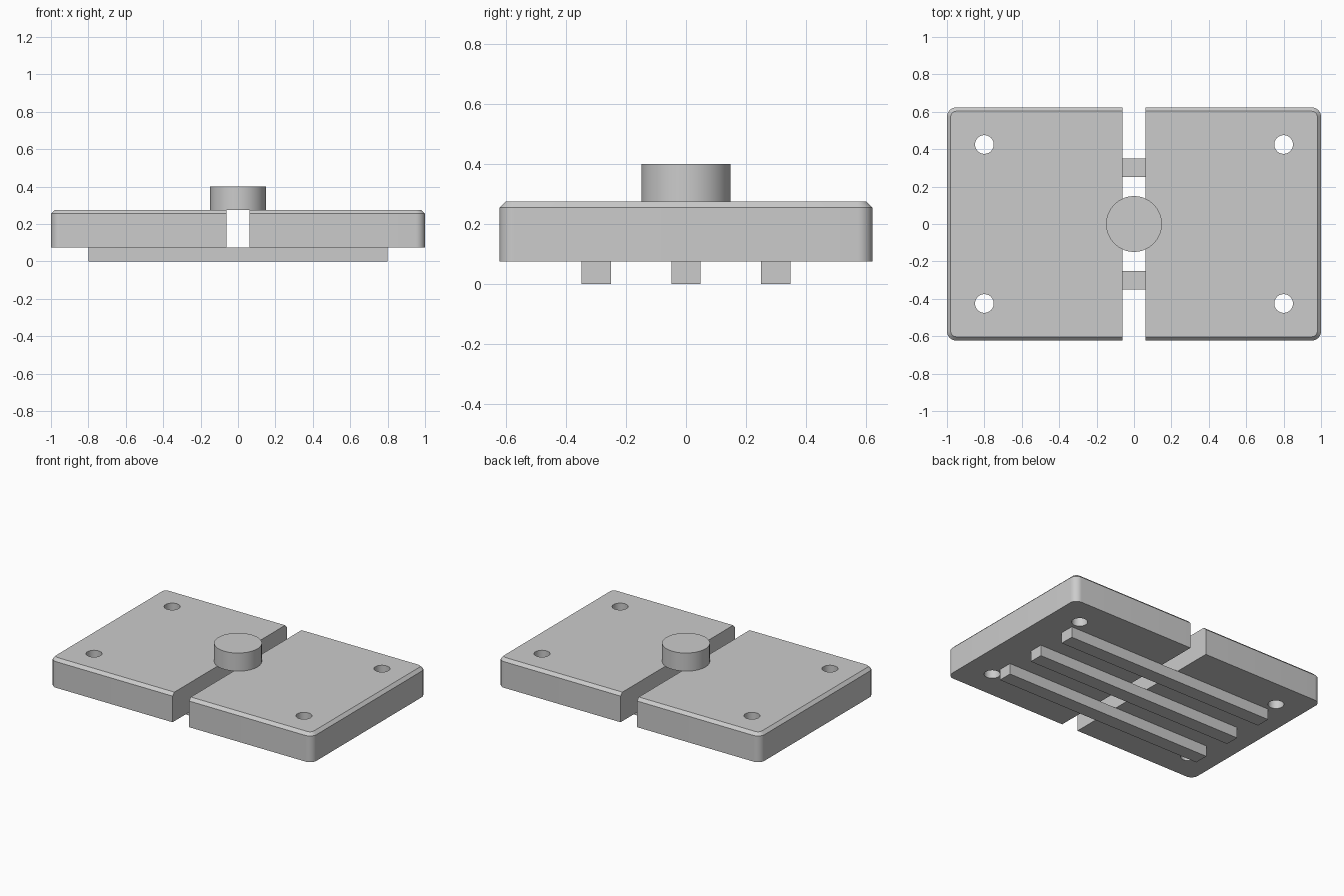
import bpy, bmesh, math

if "Cube" in bpy.data.objects:
    bpy.data.objects.remove(bpy.data.objects["Cube"])

GREY = bpy.data.materials.new("plain grey")
GREY.diffuse_color = (0.6, 0.6, 0.6, 1)
GREY.use_nodes = True
GREY.node_tree.nodes["Principled BSDF"].inputs["Base Color"].default_value = GREY.diffuse_color

W, D = 1.0, 0.623            # half width and half depth of the base
Z0, Z1 = 0.075, 0.275        # underside and top of the base
GAP, R, CH = 0.0625, 0.05, 0.02


def make_object(name, bm):
    bmesh.ops.recalc_face_normals(bm, faces=bm.faces)
    mesh = bpy.data.meshes.new(name)
    bm.to_mesh(mesh)
    bm.free()
    mesh.materials.append(GREY)
    ob = bpy.data.objects.new(name, mesh)
    bpy.context.collection.objects.link(ob)
    return ob


def cylinder(name, x, y, z0, z1, r, segments=64):
    bm = bmesh.new()
    bmesh.ops.create_cone(bm, cap_ends=True, segments=segments,
                          radius1=r, radius2=r, depth=z1 - z0)
    bmesh.ops.translate(bm, verts=bm.verts, vec=(x, y, (z0 + z1) / 2))
    return make_object(name, bm)


def box(name, sx, sy, sz, y, z):
    bm = bmesh.new()
    bmesh.ops.create_cube(bm, size=1)
    bmesh.ops.scale(bm, verts=bm.verts, vec=(sx, sy, sz))
    bmesh.ops.translate(bm, verts=bm.verts, vec=(0, y, z))
    return make_object(name, bm)


def outline(side, inset):
    """Half plate outline: rounded outer corners, straight edge at the gap."""
    r, n = R - inset, 10
    pts = [(GAP, -D + inset)]
    for sy, start in ((-1, -90), (1, 0)):
        for i in range(n + 1):
            a = math.radians(start + 90 * i / n)
            pts.append((W - R + r * math.cos(a), sy * (D - R) + r * math.sin(a)))
    pts.append((GAP, D - inset))
    return [(side * x, y) for x, y in pts]


def plate_half(name, side):
    bm = bmesh.new()
    rings = [[bm.verts.new((x, y, z)) for x, y in outline(side, inset)]
             for z, inset in ((Z0, 0), (Z1 - CH, 0), (Z1, CH))]
    n = len(rings[0])
    for low, high in zip(rings, rings[1:]):
        for i in range(n):
            j = (i + 1) % n
            bm.faces.new((low[i], low[j], high[j], high[i]))
    bm.faces.new(rings[0])
    bm.faces.new(rings[-1])
    return make_object(name, bm)


smooth = []
# two base halves with mounting holes
for label, side in (("left", -1), ("right", 1)):
    half = plate_half(label + "_base_half", side)
    for end, sy in (("front", -1), ("back", 1)):
        cutter = cylinder(f"{label}_{end}_hole_cutter", side * 0.8, sy * 0.425,
                          0, 0.4, 0.05, 48)
        cutter.hide_render = True
        cutter.hide_set(True)
        cutter.display_type = 'WIRE'
        cut = half.modifiers.new(end + "_hole", 'BOOLEAN')
        cut.operation = 'DIFFERENCE'
        cut.solver = 'EXACT'
        cut.object = cutter
    # bake the holes so the shading can follow them
    bpy.context.view_layer.objects.active = half
    for name in [m.name for m in half.modifiers]:
        bpy.ops.object.modifier_apply(modifier=name)
    smooth.append(half)

for ob in [o for o in bpy.data.objects if o.name.endswith("cutter")]:
    bpy.data.objects.remove(ob)

# central round knob spanning the gap
smooth.append(cylinder("knob", 0, 0, Z1, 0.4, 0.149))

# three rails joining the halves underneath
for label, y in (("front", -0.3), ("middle", 0), ("back", 0.3)):
    box(label + "_rail", 1.6, 0.098, Z0, y, Z0 / 2)

bpy.ops.object.select_all(action='DESELECT')
for ob in smooth:
    ob.select_set(True)
bpy.context.view_layer.objects.active = smooth[0]
bpy.ops.object.shade_smooth_by_angle(angle=math.radians(30))
